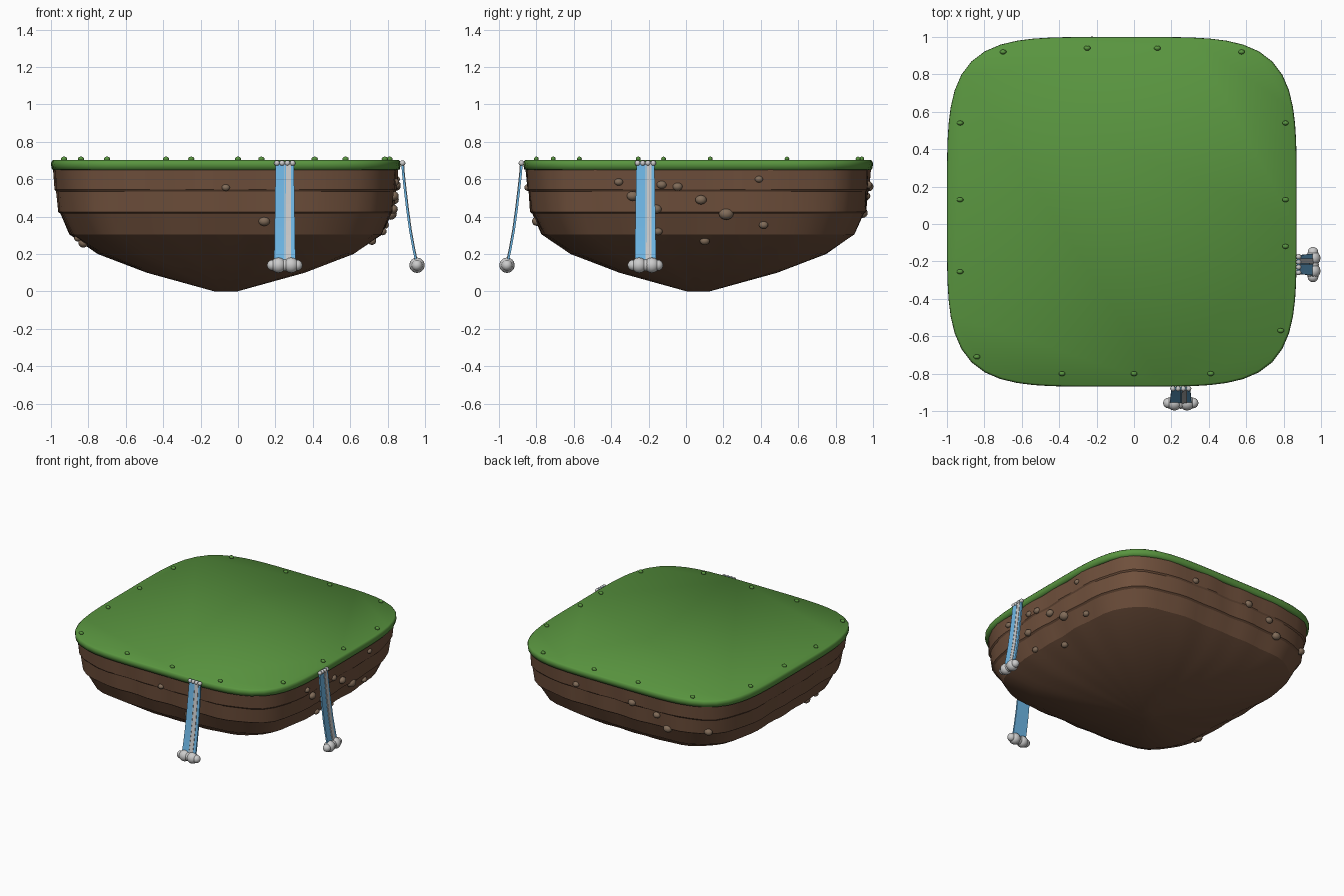
import bpy, bmesh
from math import sin, cos, pi, radians
from mathutils import Matrix, Vector

if "Cube" in bpy.data.objects:
    bpy.data.objects.remove(bpy.data.objects["Cube"])

CX, CY, SEG = -0.065, 0.065, 80


def material(name, rgb):
    m = bpy.data.materials.new(name)
    m.diffuse_color = (*rgb, 1)
    m.use_nodes = True
    m.node_tree.nodes["Principled BSDF"].inputs["Base Color"].default_value = m.diffuse_color
    return m


GRASS = material("grass", (0.10, 0.30, 0.05))
SOIL = material("soil", (0.16, 0.08, 0.045))
ROCK = material("rock", (0.22, 0.15, 0.10))
WATER = material("water", (0.16, 0.48, 0.80))


def finish(bm, name, mat=None, angle=None):
    bmesh.ops.recalc_face_normals(bm, faces=bm.faces)
    me = bpy.data.meshes.new(name)
    bm.to_mesh(me)
    bm.free()
    ob = bpy.data.objects.new(name, me)
    bpy.context.collection.objects.link(ob)
    if mat:
        me.materials.append(mat)
    me.shade_smooth()
    if angle:
        bpy.context.view_layer.objects.active = ob
        ob.select_set(True)
        bpy.ops.object.shade_smooth_by_angle(angle=radians(angle))
        ob.select_set(False)
    return ob


def squircle(a, n):
    c, s = cos(a), sin(a)
    r = (abs(c) ** n + abs(s) ** n) ** (-1 / n)
    return r * c, r * s


def lofted(name, profile, mat, ripple=0, angle=None):
    """Stack of rounded-square rings; profile rows are (z, half width, squareness)."""
    bm = bmesh.new()
    rings = []
    for z, w, n in profile:
        ring = []
        for i in range(SEG):
            a = 2 * pi * i / SEG
            x, y = squircle(a, n)
            k = w * (1 + ripple * (sin(20 * a + 9 * z) + 0.6 * sin(13 * a - 5 * z)))
            ring.append(bm.verts.new((CX + x * k, CY + y * k, z)))
        rings.append(ring)
    for p, q in zip(rings, rings[1:]):
        for i in range(SEG):
            j = (i + 1) % SEG
            bm.faces.new((p[i], p[j], q[j], q[i]))
    bm.faces.new(rings[0])
    bm.faces.new(rings[-1])
    return finish(bm, name, mat, angle)


def blobs(name, items, mat=None, seg=14):
    """Several ellipsoids in one object; items are (location, scale, turn about z)."""
    bm = bmesh.new()
    for loc, scale, turn in items:
        m = Matrix.Translation(loc) @ Matrix.Rotation(turn, 4, 'Z') @ Matrix.Diagonal((*scale, 1))
        bmesh.ops.create_uvsphere(bm, u_segments=seg, v_segments=seg // 2 + 1, radius=1, matrix=m)
    return finish(bm, name, mat)


# Layered soil underside with small ledges between strata
SOIL_PROFILE = [(0.66, 0.918, 4.6), (0.545, 0.91, 4.6), (0.535, 0.902, 4.6),
                (0.425, 0.893, 4.5), (0.415, 0.88, 4.5), (0.305, 0.832, 4.3),
                (0.295, 0.817, 4.3), (0.20, 0.68, 3.8), (0.10, 0.42, 3.2), (0, 0.06, 2.2)]
lofted("soil_underside", SOIL_PROFILE, SOIL, ripple=0.005, angle=25)

# Grass slab
lofted("grass_top", [(0.648, 0.912, 4.6), (0.652, 0.93, 4.6), (0.678, 0.935, 4.6),
                     (0.693, 0.933, 4.6), (0.702, 0.925, 4.6)], GRASS)

# Grass tufts along the rim
TUFTS = [(-.70, .92), (-.25, .94), (.125, .94), (.575, .92), (.81, .54), (.81, .13),
         (.81, -.12), (.785, -.57), (.41, -.80), (0, -.80), (-.385, -.80),
         (-.84, -.71), (-.93, -.255), (-.93, .13), (-.93, .54)]
blobs("grass_tufts", [((x, y, 0.708), (0.018, 0.013, 0.013), 0) for x, y in TUFTS], GRASS, 10)


# Stones embedded in the sides: (side, position along it, height, radius)
def soil_width(z):
    for (z1, w1, _), (z0, w0, _) in zip(SOIL_PROFILE, SOIL_PROFILE[1:]):
        if z0 <= z <= z1:
            return w0 + (w1 - w0) * (z - z0) / (z1 - z0)


STONES = [(0, 0, .555, .022), (0, .205, .375, .031),
          (1, -.425, .585, .024), (1, -.35, .51, .032), (1, -.195, .57, .027),
          (1, -.11, .56, .027), (1, .015, .49, .031), (1, .15, .415, .04),
          (1, .325, .60, .022), (1, .35, .355, .025), (1, .035, .27, .027),
          (1, -.225, .44, .03), (1, -.215, .32, .025),
          (2, -.32, .57, .025), (2, .16, .56, .031), (2, .36, .51, .028),
          (2, .44, .42, .034), (2, .73, .44, .031),
          (3, .35, .26, .032), (3, .42, .285, .022)]
items = []
for side, u, z, r in STONES:
    w = soil_width(z)
    d = w * (1 - (abs(u) / w) ** 4.5) ** (1 / 4.5)
    p = Matrix.Rotation(side * pi / 2, 3, 'Z') @ Vector((u, -d, z))
    items.append((p + Vector((CX, CY, 0)), (r, r * 0.85, r * 0.8), side * pi / 2))
blobs("side_stones", items, ROCK)

# Waterfalls: a falling sheet, a pale streak and foam, repeated on two sides
PATH = [(0.878, 0.695), (0.884, 0.62), (0.893, 0.54), (0.905, 0.44),
        (0.92, 0.33), (0.938, 0.23), (0.957, 0.14)]


def sheet(name, u0, u1, flare, lift, thick, rot, mat=None):
    bm = bmesh.new()
    mid = (u0 + u1) / 2
    rows = []
    for i, (d, z) in enumerate(PATH):
        k = 1 + flare * i / (len(PATH) - 1)
        loop = []
        for du, dd in ((u0, lift), (u1, lift), (u1, lift - thick), (u0, lift - thick)):
            loop.append(bm.verts.new(rot @ Vector((mid + (du - mid) * k, -(d + dd), z))))
        rows.append(loop)
    for p, q in zip(rows, rows[1:]):
        for i in range(4):
            j = (i + 1) % 4
            bm.faces.new((p[i], p[j], q[j], q[i]))
    bm.faces.new(rows[0])
    bm.faces.new(rows[-1])
    return finish(bm, name, mat, 30)


for side, angle, u in (("front", 0, 0.25), ("right", pi / 2, -0.217)):
    rot = Matrix.Rotation(angle, 3, 'Z')
    sheet(side + "_waterfall", u - 0.048, u + 0.048, 0.2, 0.006, 0.012, rot, WATER)
    sheet(side + "_waterfall_streak", u + 0.006, u + 0.032, 0.15, 0.009, 0.006, rot)
    sheet(side + "_waterfall_thin_streak", u - 0.002, u + 0.001, 0.15, 0.008, 0.005, rot)
    foam = [(o, 0.957, 0.14, r) for o, r in ((-.066, .029), (-.034, .041), (0, .032),
                                             (.034, .041), (.066, .029))]
    foam += [(o, 0.88, 0.686, 0.015) for o in (-.042, -.014, .014, .042)]
    blobs(side + "_waterfall_foam",
          [(rot @ Vector((u + o, -d, z)), (r, r, r), 0) for o, d, z, r in foam], None, 16)
